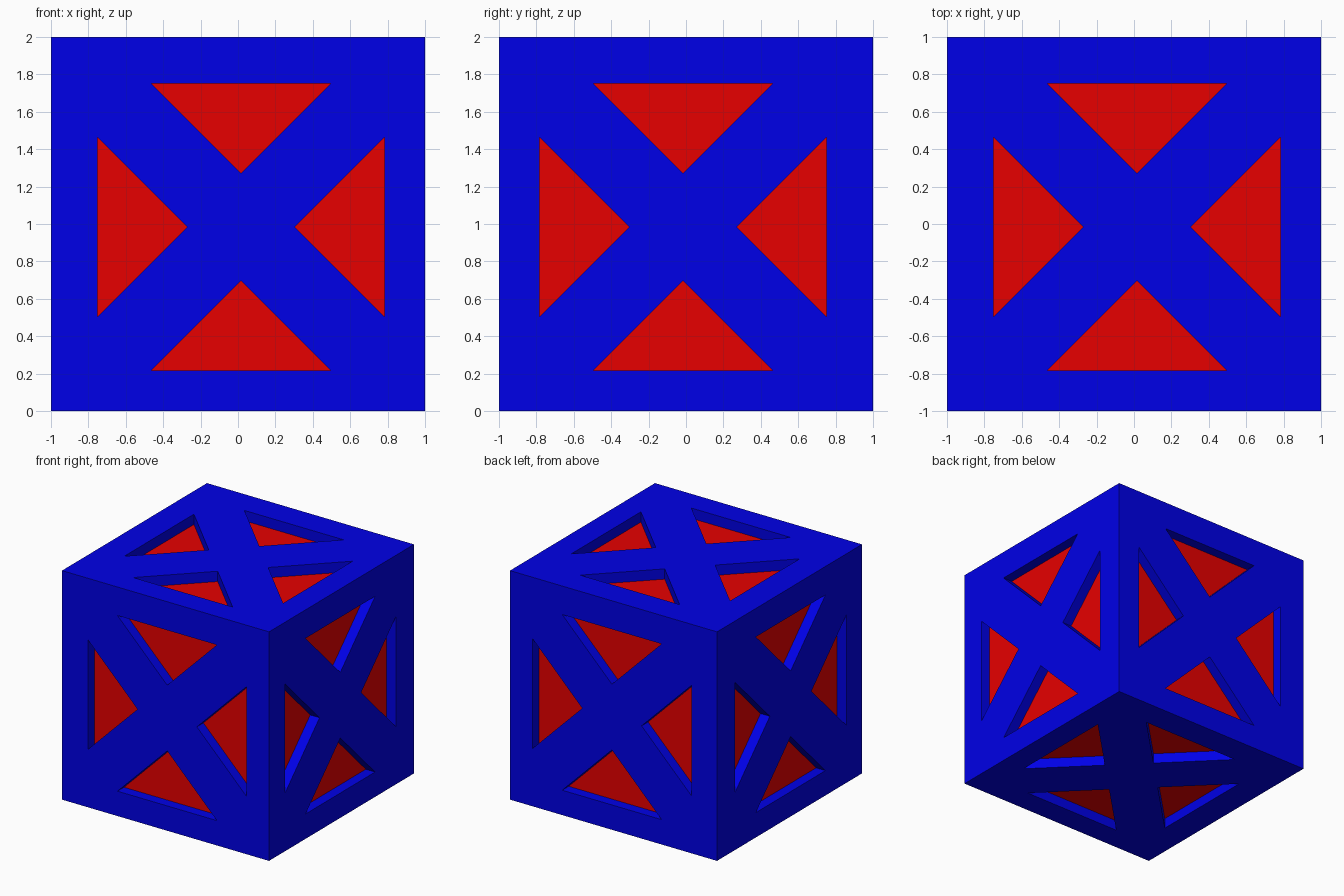
import bpy, bmesh
from math import pi
from mathutils import Vector, Matrix

if "Cube" in bpy.data.objects:
    bpy.data.objects.remove(bpy.data.objects["Cube"])

def material(name, rgb):
    m = bpy.data.materials.new(name)
    m.diffuse_color = (*rgb, 1)
    m.use_nodes = True
    m.node_tree.nodes["Principled BSDF"].inputs["Base Color"].default_value = m.diffuse_color
    return m

def add_object(name, bm, mat=None):
    bmesh.ops.recalc_face_normals(bm, faces=bm.faces)
    me = bpy.data.meshes.new(name)
    bm.to_mesh(me)
    bm.free()
    ob = bpy.data.objects.new(name, me)
    bpy.context.collection.objects.link(ob)
    if mat:
        me.materials.append(mat)
    return ob

def cube(name, size, mat):
    bm = bmesh.new()
    bmesh.ops.create_cube(bm, size=size, matrix=Matrix.Translation((0, 0, 1)))
    return add_object(name, bm, mat)

# Blue outer shell and red core seen at the bottom of the pockets
shell = cube("crate_frame", 2.0, material("blue", (0.0, 0.0, 0.8)))
cube("inner_core", 1.82, material("red", (0.8, 0.0, 0.0)))

# Triangular pocket cutters: four per face, pattern slightly off centre
OFFSET = Vector((0.016, -0.016, 0.984))
TRIANGLE = [(0.767, -0.48), (0.767, 0.48), (0.287, 0.0)]
sides = [Matrix.Rotation(i * pi / 2, 4, 'X') for i in range(4)]
sides += [Matrix.Rotation(s * pi / 2, 4, 'Y') for s in (1, -1)]
bm = bmesh.new()
for side in sides:
    for k in range(4):
        rot = Matrix.Translation(OFFSET) @ side @ Matrix.Rotation(k * pi / 2, 4, 'Z')
        low = [bm.verts.new(rot @ Vector((x, y, 0.87))) for x, y in TRIANGLE]
        high = [bm.verts.new(rot @ Vector((x, y, 1.2))) for x, y in TRIANGLE]
        bm.faces.new(low)
        bm.faces.new(high)
        for i in range(3):
            j = (i + 1) % 3
            bm.faces.new((low[i], low[j], high[j], high[i]))
cutter = add_object("pocket_cutter", bm)

# Cut the pockets out of the shell
mod = shell.modifiers.new("pockets", 'BOOLEAN')
mod.operation = 'DIFFERENCE'
mod.solver = 'EXACT'
mod.object = cutter
bpy.context.view_layer.objects.active = shell
bpy.ops.object.modifier_apply(modifier=mod.name)
bpy.data.objects.remove(cutter)
